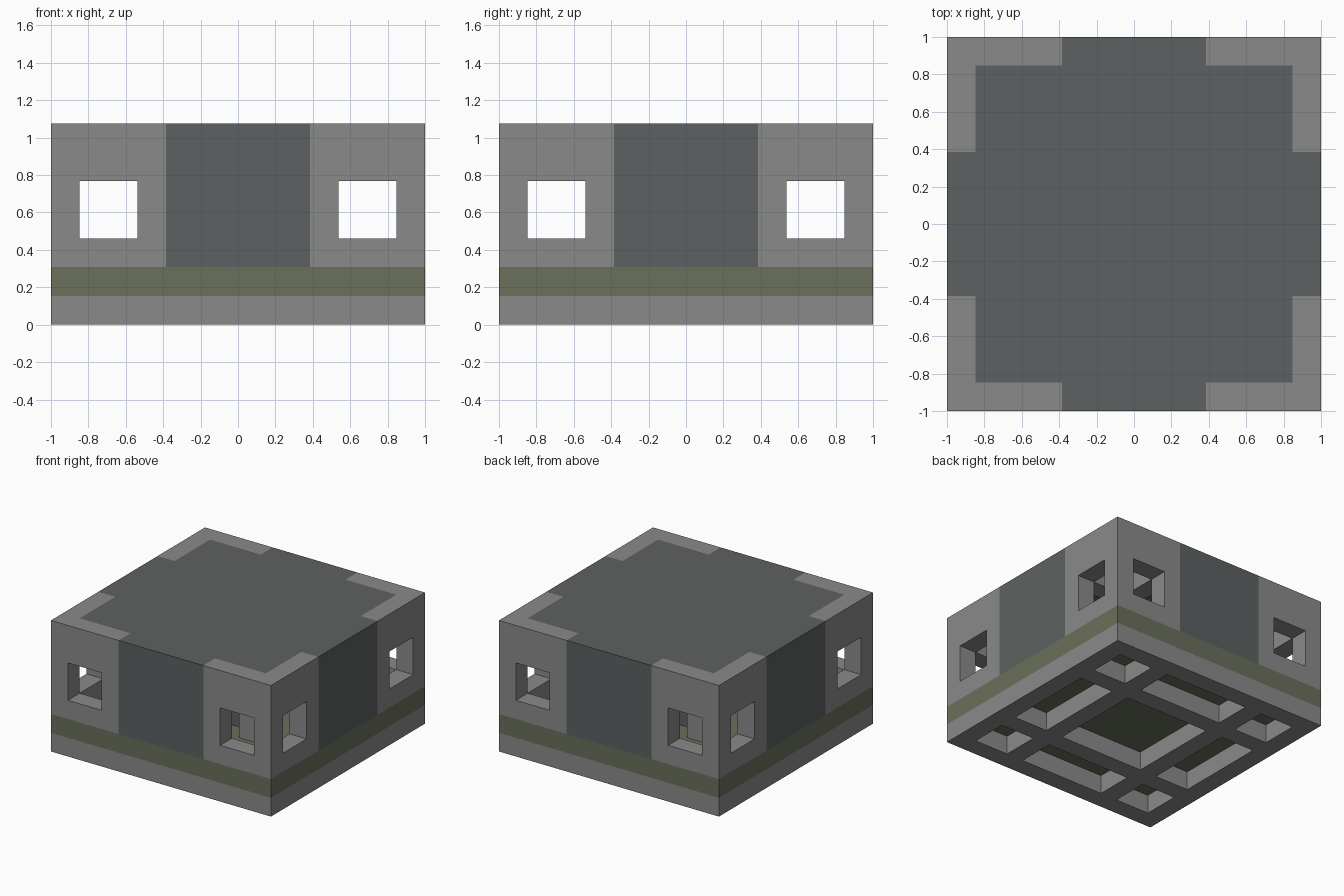
import bpy
import bmesh
from mathutils import Vector

if "Cube" in bpy.data.objects:
    bpy.data.objects.remove(bpy.data.objects["Cube"], do_unlink=True)

U = 2 / 13                      # module: the plan is 13 x 13 modules, 7 high
BANDS = [(-5.5, -3.5), (-2.5, 2.5), (3.5, 5.5)]


def material(name, rgb):
    mat = bpy.data.materials.new(name)
    mat.use_nodes = True
    mat.diffuse_color = (*rgb, 1)
    mat.node_tree.nodes["Principled BSDF"].inputs["Base Color"].default_value = (*rgb, 1)
    return mat


concrete = material("concrete grey", (0.255, 0.255, 0.255))
slate = material("slate grey", (0.110, 0.121, 0.119))
moss = material("moss green", (0.142, 0.160, 0.104))


def block(name, mat, *boxes):
    """Object made of boxes, each given as x, y and z ranges in modules."""
    bm = bmesh.new()
    for ranges in boxes:
        low, high = (Vector(c) * U for c in zip(*ranges))
        verts = bmesh.ops.create_cube(bm, size=1)["verts"]
        bmesh.ops.scale(bm, vec=high - low, verts=verts)
        bmesh.ops.translate(bm, vec=(low + high) / 2, verts=verts)
    mesh = bpy.data.meshes.new(name)
    bm.to_mesh(mesh)
    bm.free()
    obj = bpy.data.objects.new(name, mesh)
    bpy.context.collection.objects.link(obj)
    mesh.materials.append(mat)
    return obj


def apply(obj, mod):
    bpy.context.view_layer.objects.active = obj
    bpy.ops.object.modifier_apply(modifier=mod.name)


def cut(obj, *ranges):
    cutter = block("cutter", obj.data.materials[0], ranges)
    cutter.hide_render = True
    mod = obj.modifiers.new("opening", "BOOLEAN")
    mod.operation = "DIFFERENCE"
    mod.solver = "EXACT"
    mod.object = cutter
    apply(obj, mod)
    bpy.data.objects.remove(cutter, do_unlink=True)


def mirror(obj, x, y):
    mod = obj.modifiers.new("mirror", "MIRROR")
    mod.use_axis = (x, y, False)
    mod.use_mirror_merge = False
    apply(obj, mod)


# Foundation with a lattice of recesses underneath
foundation = block("foundation", concrete, ((-6.5, 6.5), (-6.5, 6.5), (0, 1)))
for bx in BANDS:
    for by in BANDS:
        cut(foundation, bx, by, (-1, 2))

# Floor slab
block("floor_slab", moss, ((-6.5, 6.5), (-6.5, 6.5), (1, 2)))

# Corner towers: hollow room, outer windows, inner doorways, rebate for the roof
towers = block("corner_towers", concrete, ((2.5, 6.5), (2.5, 6.5), (2, 7)))
room = (3.5, 5.5)
cut(towers, room, room, (1, 6.5))
cut(towers, (2, 5.5), (2, 5.5), (6, 8))
for span, heights in (((5, 7), (3, 5)), ((2, 4), (1, 5))):
    cut(towers, room, span, heights)
    cut(towers, span, room, heights)
mirror(towers, True, True)

# Wall panels between the towers
mirror(block("front_and_back_panels", slate, ((-2.5, 2.5), (5.5, 6.5), (2, 6))), False, True)
mirror(block("side_panels", slate, ((5.5, 6.5), (-2.5, 2.5), (2, 6))), True, False)

# Central core
block("core", slate, ((-2.5, 2.5), (-2.5, 2.5), (2, 6)))

# Cross-shaped roof, flush with the tower tops
block("roof", slate,
      ((-5.5, 5.5), (-5.5, 5.5), (6, 7)),
      ((-2.5, 2.5), (-6.5, -5.5), (6, 7)),
      ((-2.5, 2.5), (5.5, 6.5), (6, 7)),
      ((-6.5, -5.5), (-2.5, 2.5), (6, 7)),
      ((5.5, 6.5), (-2.5, 2.5), (6, 7)))
